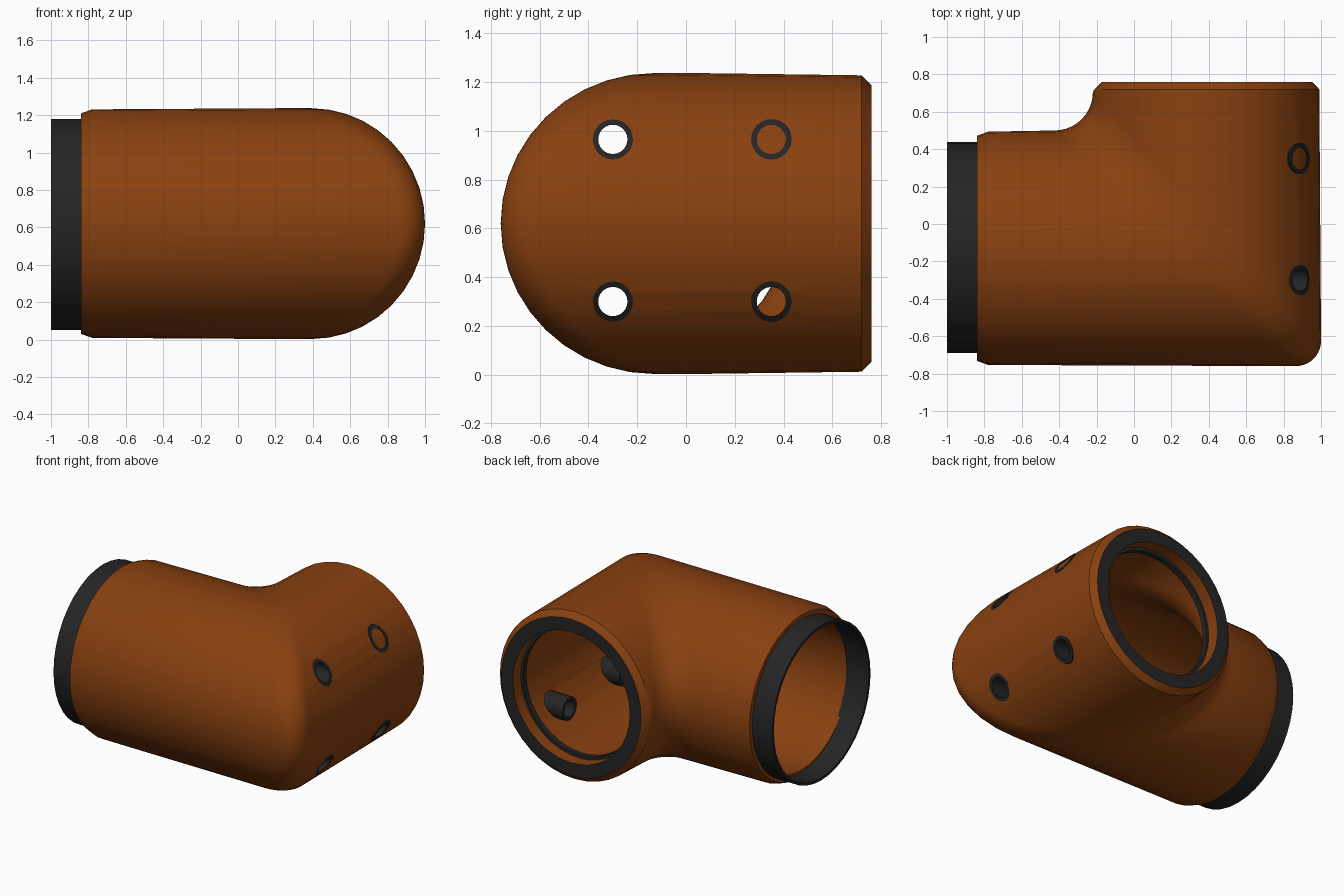
import bpy, bmesh, math
from mathutils import Vector

if "Cube" in bpy.data.objects:
    bpy.data.objects.remove(bpy.data.objects["Cube"])


def material(name, color):
    m = bpy.data.materials.new(name)
    m.use_nodes = True
    m.diffuse_color = color
    m.node_tree.nodes["Principled BSDF"].inputs["Base Color"].default_value = color
    return m


ORANGE = material("burnt orange", (0.25, 0.052, 0.005, 1))
BLACK = material("charcoal black", (0.018, 0.018, 0.018, 1))

XC, YC, ZC = 0.39, -0.13, 0.62      # the two bore axes cross here
RX, RY, RZ = 0.61, 0.63, 0.617
SIDES = 40
ARC_STEPS = 10


def finish(name, bm, mats):
    bmesh.ops.recalc_face_normals(bm, faces=bm.faces)
    mesh = bpy.data.meshes.new(name)
    bm.to_mesh(mesh)
    bm.free()
    for m in mats:
        mesh.materials.append(m)
    ob = bpy.data.objects.new(name, mesh)
    bpy.context.collection.objects.link(ob)
    return ob


def smooth(ob):
    bpy.ops.object.select_all(action='DESELECT')
    ob.select_set(True)
    bpy.context.view_layer.objects.active = ob
    bpy.ops.object.shade_smooth_by_angle(angle=math.radians(30))


def loft(rings, bm):
    """Skin a closed cycle of rings; returns the faces of each band."""
    loops = [[bm.verts.new(p) for p in ring] for ring in rings]
    bands = []
    for i, a in enumerate(loops):
        b = loops[(i + 1) % len(loops)]
        n = len(a)
        bands.append([bm.faces.new((a[j], a[(j + 1) % n], b[(j + 1) % n], b[j]))
                      for j in range(n)])
    return bands


def tube(name, center, axis, start, end, outer, inner, sides, mat):
    """Hollow tube along x or y; start and end may be functions of height."""
    def ring(pos, r):
        pts = []
        for i in range(sides):
            t = math.tau * i / sides
            p = Vector(center)
            p[1 - axis] += r * math.cos(t)
            p.z += r * math.sin(t)
            p[axis] = pos(p.z) if callable(pos) else pos
            pts.append(p)
        return pts
    bm = bmesh.new()
    loft([ring(start, outer), ring(end, outer), ring(end, inner), ring(start, inner)], bm)
    ob = finish(name, bm, [mat])
    smooth(ob)
    return ob


# Elbow body: outer skin from side mouth to back mouth, then inner skin back
def body_point(t, kind, pos, k):
    c, z = math.cos(t), ZC + k * RZ * math.sin(t)
    x, y = XC + k * RX * c, YC - k * RY * c
    if kind == "side":
        return (pos, y, z)
    if kind == "back":
        return (x, pos, z)
    r = 0.17 - 0.035 * c             # corner blend, wider on the inside of the bend
    a = pos * math.pi / 2
    return (x - r + r * math.sin(a), y + r - r * math.cos(a), z)


bend = [i / ARC_STEPS for i in range(ARC_STEPS + 1)]
stations = [("side", -0.84, 0.955), ("side", -0.78, 0.99)]
stations += [("bend", f, 1.0) for f in bend]
stations += [("back", 0.72, 0.985), ("back", 0.76, 0.92)]
face_band = len(stations) - 1
stations += [("back", 0.76, 0.77), ("back", 0.66, 0.77), ("back", 0.66, 0.87)]
stations += [("bend", f, 0.87) for f in reversed(bend)]
stations += [("side", -0.84, 0.87)]

bm = bmesh.new()
bands = loft([[body_point(math.tau * i / SIDES, *s) for i in range(SIDES)]
              for s in stations], bm)
for f in bands[face_band]:
    f.material_index = 1             # black gasket face on the back mouth
body = finish("elbow_body", bm, [ORANGE, BLACK])

# Screw holes through the outer side wall
holes = [(y, z) for y in (-0.30, 0.35) for z in (0.30, 0.965)]
bm = bmesh.new()
for y, z in holes:
    res = bmesh.ops.create_cone(bm, cap_ends=True, segments=24, radius1=0.082,
                                radius2=0.082, depth=0.5)
    for v in res["verts"]:
        v.co = (0.90 + v.co.z, y + v.co.x, z + v.co.y)
cutter = finish("hole_cutter", bm, [ORANGE])
cutter.hide_render = True
mod = body.modifiers.new("screw_holes", 'BOOLEAN')
mod.operation = 'DIFFERENCE'
mod.solver = 'EXACT'
mod.object = cutter
bpy.ops.object.select_all(action='DESELECT')
body.select_set(True)
bpy.context.view_layer.objects.active = body
bpy.ops.object.modifier_apply(modifier=mod.name)
bpy.data.objects.remove(cutter)
smooth(body)


# Black sleeves lining the holes, trimmed to the curved wall
def wall_x(z):
    return XC + RX * math.sqrt(1 - ((z - ZC) / RZ) ** 2) - 0.004


for i, (y, z) in enumerate(holes):
    tube(f"screw_sleeve_{i + 1}", (0, y, z), 0, wall_x, 0.69, 0.083, 0.06, 24, BLACK)

# Thin black collar on the side mouth and seal ring inside the back mouth
tube("side_collar", (0, YC + 0.005, ZC - 0.005), 0, -1.0, -0.82, 0.564, 0.545, SIDES, BLACK)
tube("inner_seal_ring", (XC, 0, ZC), 1, 0.63, 0.67, 0.48, 0.452, SIDES, BLACK)
